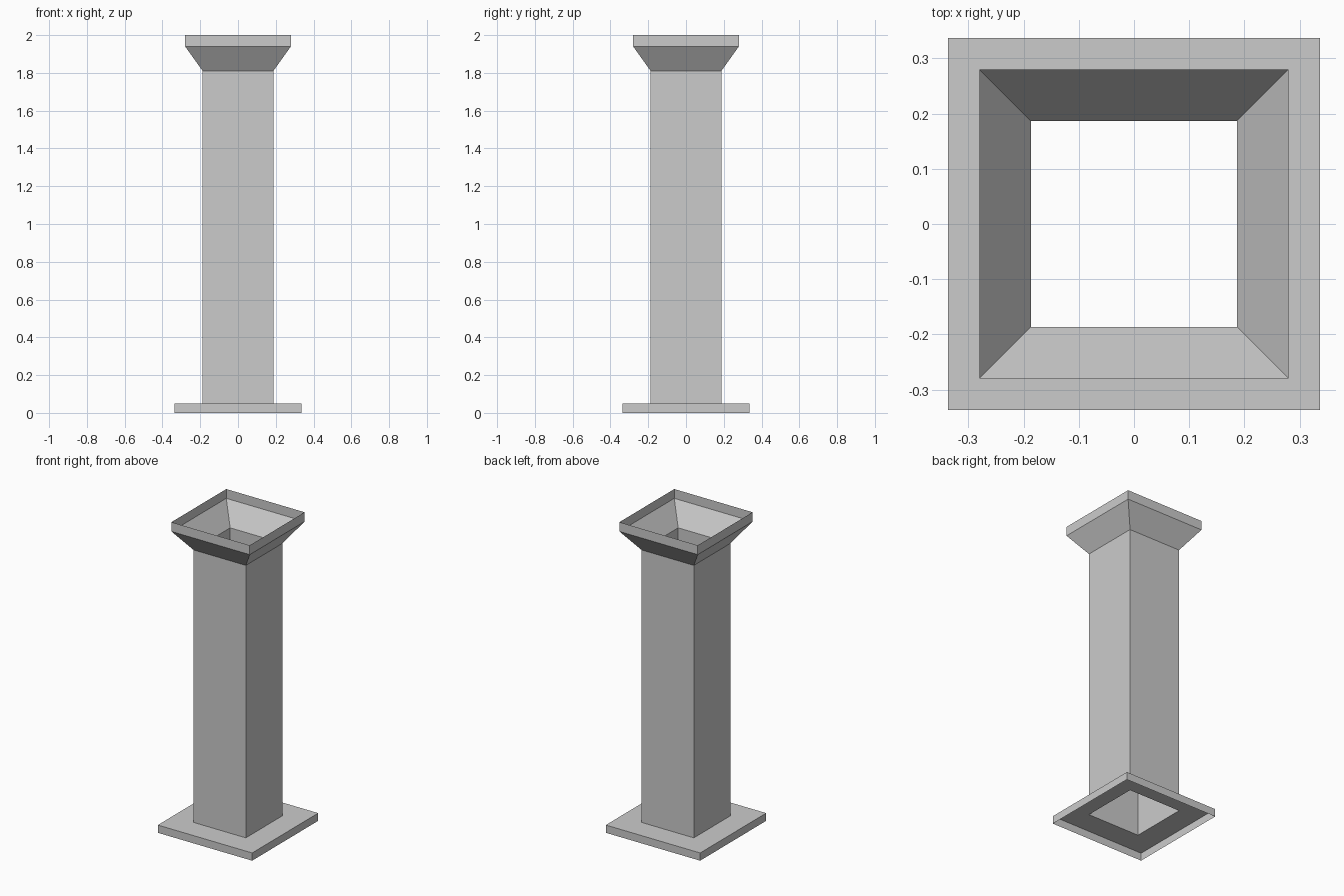
import bpy
import bmesh

cube = bpy.data.objects.get("Cube")
if cube:
    bpy.data.objects.remove(cube)

stone = bpy.data.materials.new("grey_stone")
stone.use_nodes = True
GREY = (0.6, 0.6, 0.6, 1)
stone.diffuse_color = GREY
stone.node_tree.nodes["Principled BSDF"].inputs["Base Color"].default_value = GREY


def square_shell(name, profile):
    """Open sheet swept through square rings given as (half width, height)."""
    bm = bmesh.new()
    rings = [[bm.verts.new((sx * w, sy * w, z))
              for sx, sy in ((-1, -1), (1, -1), (1, 1), (-1, 1))]
             for w, z in profile]
    for low, high in zip(rings, rings[1:]):
        for i in range(4):
            j = (i + 1) % 4
            bm.faces.new((low[i], low[j], high[j], high[i]))
    mesh = bpy.data.meshes.new(name)
    bm.to_mesh(mesh)
    bm.free()
    mesh.materials.append(stone)
    obj = bpy.data.objects.new(name, mesh)
    bpy.context.collection.objects.link(obj)
    return obj


BASE, SHAFT, RIM = 0.337, 0.187, 0.28
BASE_TOP, SHAFT_TOP, FLARE_TOP, TOP = 0.05, 1.81, 1.94, 2.0

# Hollow foot plate, open underneath
square_shell("base_plate", [(BASE, 0), (BASE, BASE_TOP), (SHAFT, BASE_TOP)])
# Hollow square shaft
square_shell("shaft", [(SHAFT, BASE_TOP), (SHAFT, SHAFT_TOP)])
# Flared head with an upright open rim
square_shell("flared_head", [(SHAFT, SHAFT_TOP), (RIM, FLARE_TOP), (RIM, TOP)])
